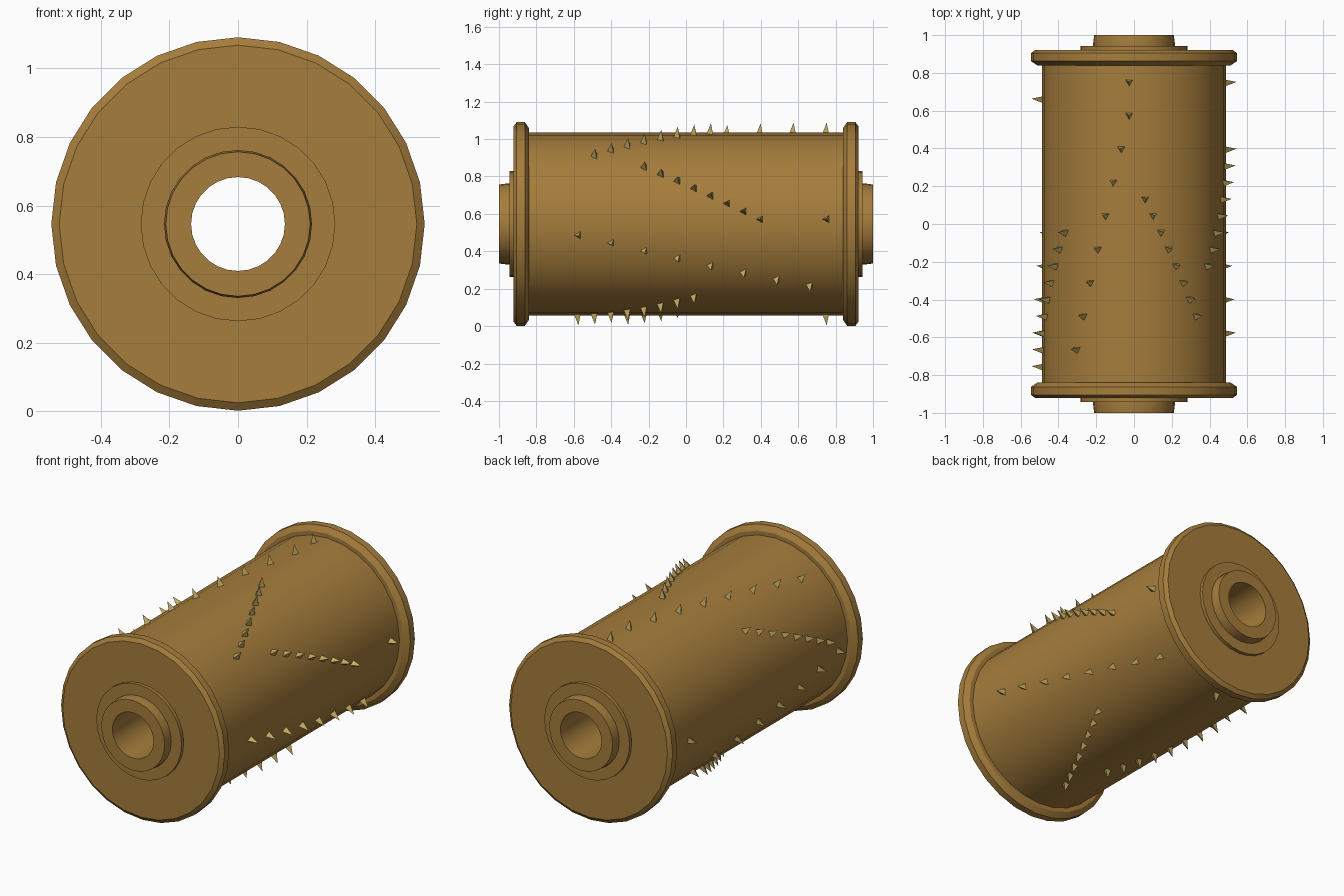
import bpy, bmesh, math
from mathutils import Vector

if "Cube" in bpy.data.objects:
    bpy.data.objects.remove(bpy.data.objects["Cube"])

CZ = 0.546          # height of the cylinder axis
SEG = 28            # sides around the axis


def material(name, rgb):
    m = bpy.data.materials.new(name)
    m.diffuse_color = (*rgb, 1.0)
    m.use_nodes = True
    m.node_tree.nodes["Principled BSDF"].inputs["Base Color"].default_value = m.diffuse_color
    return m


brass = material("aged brass", (0.38, 0.205, 0.045))
pale = material("pale brass", (0.56, 0.40, 0.12))


def add_object(name, bm, mat):
    me = bpy.data.meshes.new(name)
    bm.to_mesh(me)
    bm.free()
    me.materials.append(mat)
    ob = bpy.data.objects.new(name, me)
    ob.location.z = CZ
    bpy.context.collection.objects.link(ob)
    return ob


def lathe(name, profile):
    """Turn (radius, y) points around the y axis, then mirror to the other end."""
    bm = bmesh.new()
    rings = []
    for r, y in profile:
        ring = []
        for a in range(SEG):
            t = math.tau * a / SEG
            ring.append(bm.verts.new((r * math.sin(t), y, r * math.cos(t))))
        rings.append(ring)
    for lo, hi in zip(rings, rings[1:]):
        for a in range(SEG):
            b = (a + 1) % SEG
            bm.faces.new((lo[a], lo[b], hi[b], hi[a]))
    ob = add_object(name, bm, brass)
    ob.data.shade_smooth()
    ob.data.set_sharp_from_angle(angle=math.radians(25))
    mod = ob.modifiers.new("both ends", "MIRROR")
    mod.use_axis = (False, True, False)


# Turned parts, each made as the rear half and mirrored
lathe("drum", [(0.488, 0.0), (0.488, 0.84)])
lathe("flange", [(0.488, 0.84), (0.513, 0.84), (0.545, 0.862), (0.545, 0.905),
                 (0.522, 0.922), (0.284, 0.922)])
lathe("collar", [(0.284, 0.922), (0.284, 0.943), (0.216, 0.943)])
lathe("hub", [(0.216, 0.943), (0.216, 0.96), (0.211, 1.0), (0.137, 1.0)])
lathe("bore", [(0.137, 1.0), (0.137, 0.0)])

# Pins: rows of eight, 5 degrees apart; (first angle, first track, track step)
rows = [(7, 10, -1), (52, 6, 1), (97, 2, 2), (142, 9, -1),
        (187, 5, 1), (232, 14, -2), (277, 1, 1), (322, 1, 2)]
notes = [(a + 5 * i, k + s * i) for a, k, s in rows for i in range(8)]
notes += [(87, 17), (177, 17), (267, 16), (357, 17)]   # accent pins

bm = bmesh.new()
for angle, track in notes:
    t = math.radians(angle)
    out = Vector((math.sin(t), 0, math.cos(t)))
    side = Vector((math.cos(t), 0, -math.sin(t)))
    along = Vector((0, 1, 0))
    centre = along * ((track - 8.5) * 0.0885)
    tip = bm.verts.new(centre + out * 0.543)
    base = []
    for i in range(3):
        p = math.radians(-90 + 120 * i)
        base.append(bm.verts.new(centre + out * 0.482
                                 + (side * math.cos(p) + along * math.sin(p)) * 0.024))
    for i in range(3):
        bm.faces.new((base[i], base[(i + 1) % 3], tip))
    bm.faces.new(base[::-1])
bmesh.ops.recalc_face_normals(bm, faces=bm.faces)
add_object("pins", bm, pale)
